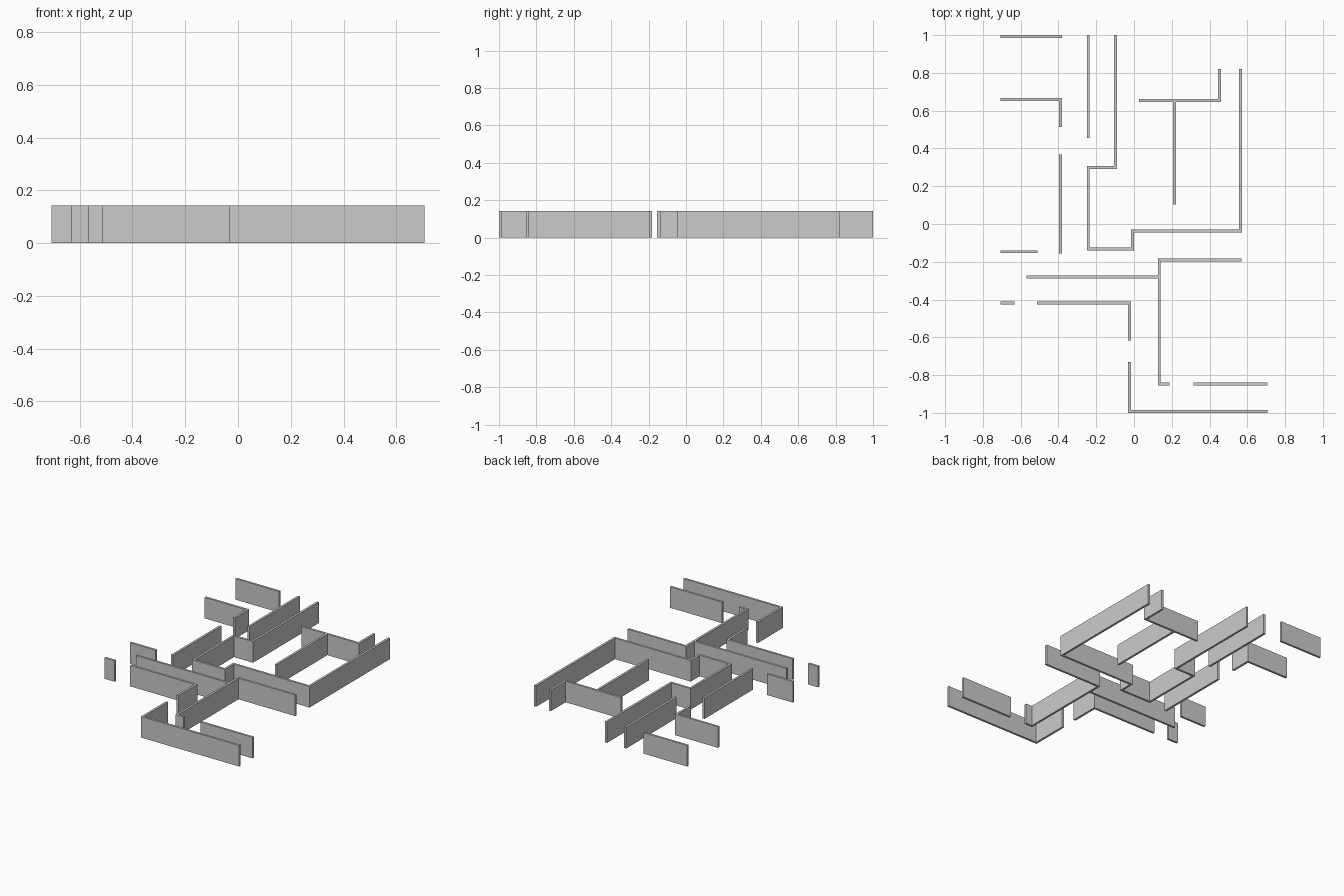
import bpy, bmesh
from mathutils import Vector

if "Cube" in bpy.data.objects:
    bpy.data.objects.remove(bpy.data.objects["Cube"])

H = 0.143   # wall height
T = 0.015   # wall thickness


def wall(name, *pts):
    """Upright wall of constant thickness along a right-angled path, with mitred corners."""
    p = [Vector(q) for q in pts]
    dirs = [(b - a).normalized() for a, b in zip(p, p[1:])]
    normals = [Vector((-d.y, d.x)) for d in dirs]
    bm = bmesh.new()
    rings = []
    for i, c in enumerate(p):
        n0, n1 = normals[max(i - 1, 0)], normals[min(i, len(normals) - 1)]
        off = n0 if (n0 - n1).length < 1e-4 else n0 + n1
        off = off * T / 2
        l, r = c + off, c - off
        rings.append([bm.verts.new((x, y, z)) for x, y, z in
                      ((l.x, l.y, 0), (r.x, r.y, 0), (r.x, r.y, H), (l.x, l.y, H))])
    for a, b in zip(rings, rings[1:]):
        for k in range(4):
            j = (k + 1) % 4
            bm.faces.new((a[k], a[j], b[j], b[k]))
    bm.faces.new(rings[0])
    bm.faces.new(rings[-1])
    bmesh.ops.recalc_face_normals(bm, faces=bm.faces)
    me = bpy.data.meshes.new(name)
    bm.to_mesh(me)
    bm.free()
    bpy.context.collection.objects.link(bpy.data.objects.new(name, me))


# Back left rooms
wall("back_left_wall", (-0.707, 0.992), (-0.381, 0.992))
wall("left_room_corner_wall", (-0.707, 0.659), (-0.39, 0.659), (-0.39, 0.513))
wall("left_corridor_wall", (-0.39, 0.368), (-0.39, -0.155))
wall("left_side_wall", (-0.707, -0.147), (-0.512, -0.147))
wall("back_corridor_wall", (-0.242, 1.0), (-0.242, 0.456))

# Long stepped wall through the middle
wall("stepped_wall", (-0.098, 1.0), (-0.098, 0.299), (-0.242, 0.299), (-0.242, -0.132),
     (-0.008, -0.132), (-0.008, -0.037), (0.563, -0.037), (0.563, 0.82))

# Back right room
wall("back_right_wall", (0.026, 0.653), (0.452, 0.653), (0.452, 0.82))
wall("back_right_partition", (0.214, 0.653 - T / 2), (0.214, 0.102))

# Front corridors
wall("front_right_wall", (0.569, -0.19), (0.134, -0.19), (0.134, -0.847), (0.188, -0.847))
wall("front_left_wall", (-0.568, -0.28), (0.134 - T / 2, -0.28))
wall("front_left_stub", (-0.707, -0.418), (-0.632, -0.418))
wall("front_left_corner_wall", (-0.514, -0.418), (-0.024, -0.418), (-0.024, -0.616))
wall("front_corner_wall", (-0.024, -0.73), (-0.024, -0.992), (0.707, -0.992))
wall("front_right_inner_wall", (0.315, -0.847), (0.707, -0.847))
